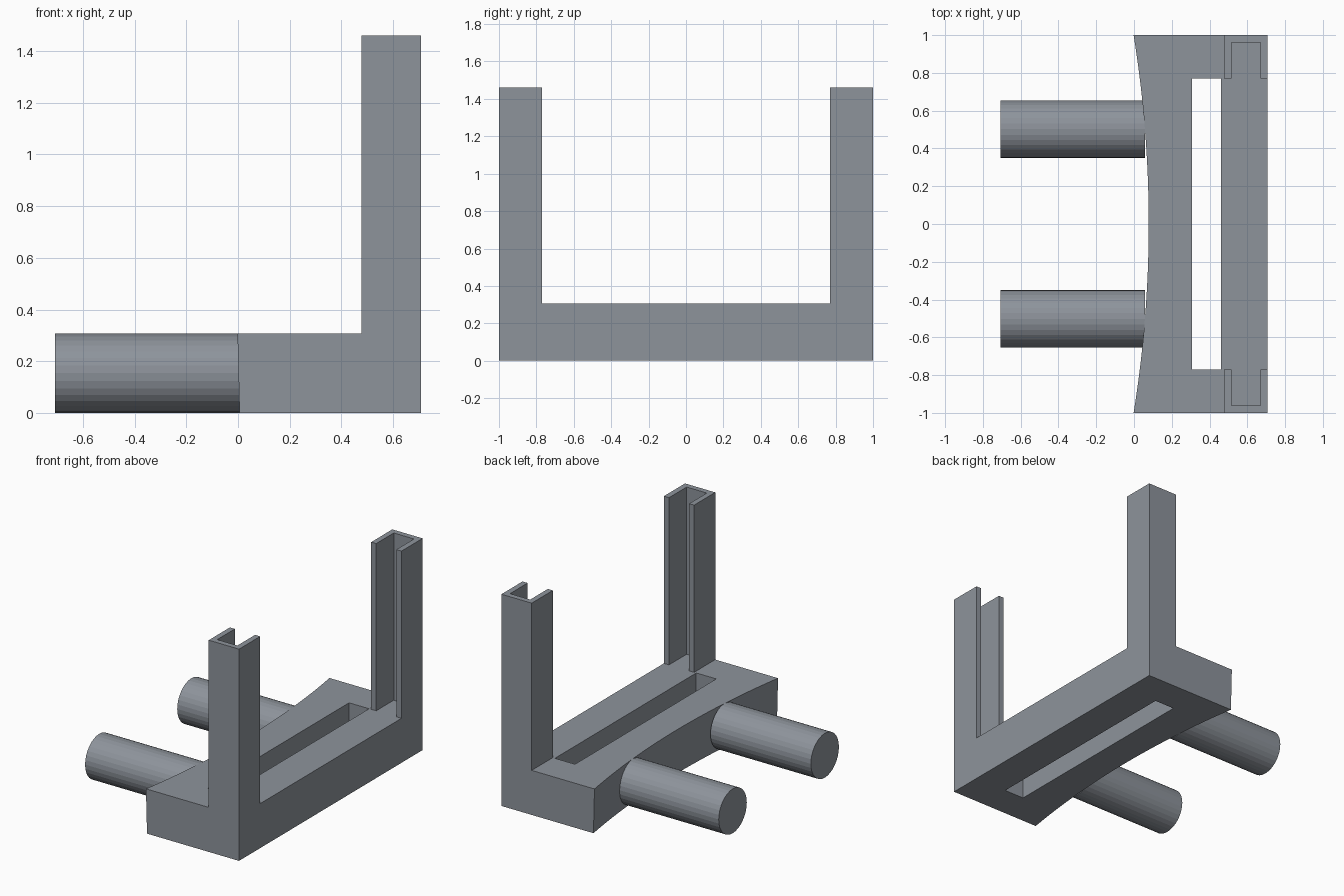
import bpy, bmesh, math

if "Cube" in bpy.data.objects:
    bpy.data.objects.remove(bpy.data.objects["Cube"])

H, TOP, XB = 0.307, 1.46, 0.708      # base height, post height, flat face x

slate = bpy.data.materials.new("slate_grey")
slate.diffuse_color = (0.27, 0.295, 0.33, 1)
slate.use_nodes = True
slate.node_tree.nodes["Principled BSDF"].inputs["Base Color"].default_value = slate.diffuse_color


def prism(name, low, high, z0, z1):
    """Closed solid between two matching xy outlines."""
    bm = bmesh.new()
    a = [bm.verts.new((x, y, z0)) for x, y in low]
    b = [bm.verts.new((x, y, z1)) for x, y in high]
    bm.faces.new(a[::-1])
    bm.faces.new(b)
    n = len(a)
    for i in range(n):
        j = (i + 1) % n
        bm.faces.new((a[i], a[j], b[j], b[i]))
    bmesh.ops.recalc_face_normals(bm, faces=bm.faces)
    me = bpy.data.meshes.new(name)
    bm.to_mesh(me)
    bm.free()
    me.materials.append(slate)
    ob = bpy.data.objects.new(name, me)
    bpy.context.collection.objects.link(ob)
    return ob


def base_outline(shift):
    """Rectangle whose back edge is a shallow concave arc."""
    r = 6.29
    pts = [(XB, -1), (XB, 1)]
    for i in range(25):
        y = 1 - 2 * i / 24
        pts.append((shift + 0.082 - r + math.sqrt(r * r - y * y), y))
    return pts


# base plate, back wall leaning very slightly
base = prism("base", base_outline(0.004), base_outline(-0.004), 0, H)

# slot through the base
slot = [(0.308, -0.77), (0.461, -0.77), (0.461, 0.77), (0.308, 0.77)]
cutter = prism("slot_cutter", slot, slot, -0.1, H + 0.1)
cutter.hide_render = True
mod = base.modifiers.new("slot", 'BOOLEAN')
mod.operation = 'DIFFERENCE'
mod.solver = 'EXACT'
mod.object = cutter
bpy.context.view_layer.objects.active = base
bpy.ops.object.modifier_apply(modifier=mod.name)
bpy.data.objects.remove(cutter)

# channel posts and round pegs, one of each per side
for side, s in (("near", -1), ("far", 1)):
    u = [(0.477, 0.77), (0.515, 0.77), (0.515, 0.962), (0.669, 0.962),
         (0.669, 0.77), (XB, 0.77), (XB, 1), (0.477, 1)]
    u = [(x, s * y) for x, y in u]
    prism(side + "_channel_post", u, u, H, TOP)

    x0, x1 = -0.708, 0.058
    bpy.ops.mesh.primitive_cylinder_add(
        vertices=32, radius=0.153, depth=x1 - x0,
        location=((x0 + x1) / 2, s * 0.502, 0.1535),
        rotation=(0, math.pi / 2, 0))
    peg = bpy.context.object
    peg.name = side + "_peg"
    peg.data.materials.append(slate)
    bpy.ops.object.shade_flat()
